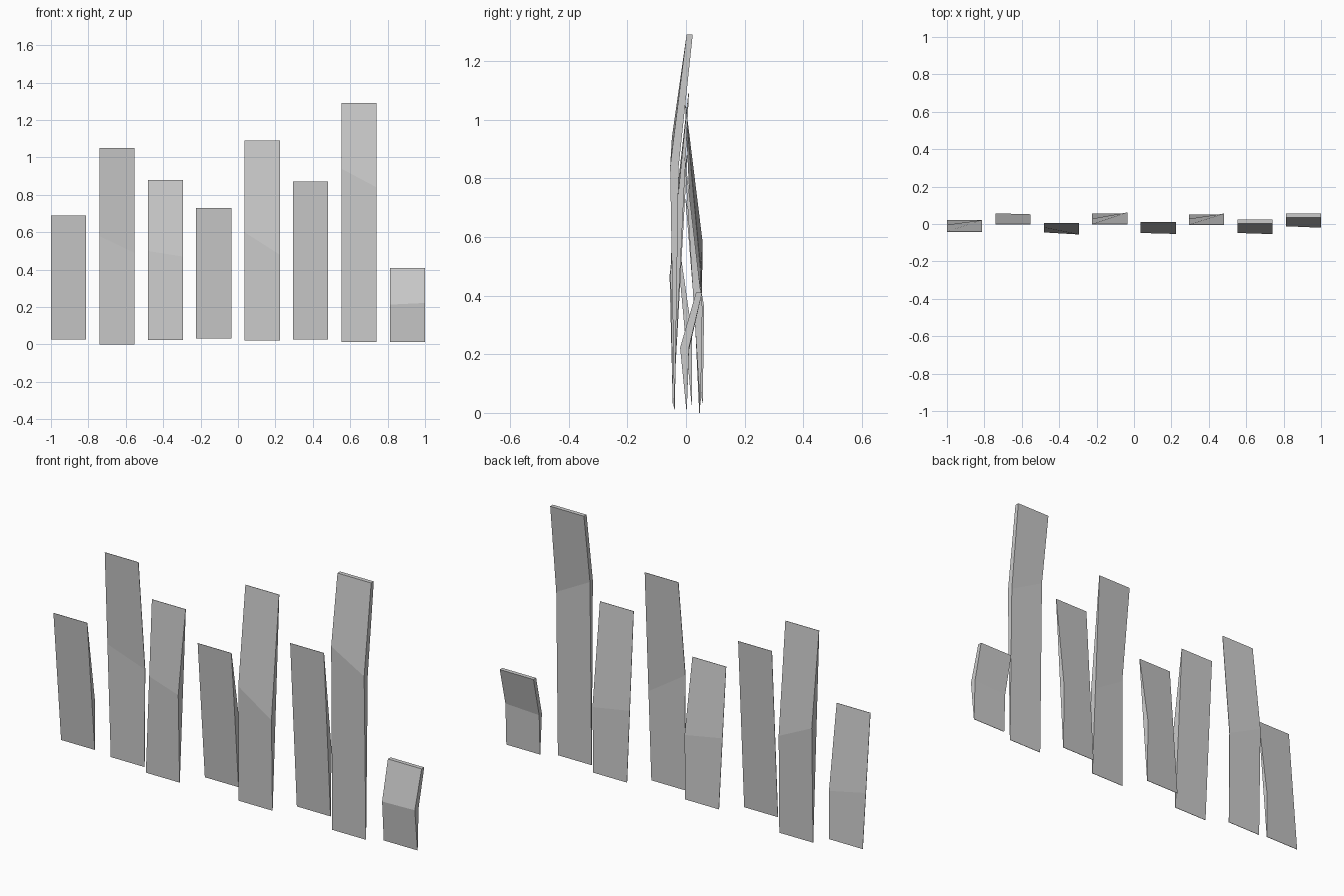
import bpy

if "Cube" in bpy.data.objects:
    bpy.data.objects.remove(bpy.data.objects["Cube"])

WIDTH, STEP = 0.188, 0.258
EDGE = 0.002  # thickness of the pinched ends


def side_profile(bottom, top, kink):
    """Six (y, z) points: front going up, then back going down."""
    (yb, zb), (yt, zt, thick) = bottom, top
    front, back, z = kink
    t = (z - zb) / (zt - zb)
    straight_front = yb + (yt - yb) * t
    yf = straight_front if front is None else front
    yk = straight_front + EDGE if back is None else back
    return [(yb, zb), (yf, z), (yt, zt),
            (yt + thick, zt), (yk, z), (yb + EDGE, zb)]


def plank(name, x, bottom, top, left, right):
    verts = [(x - WIDTH / 2, y, z) for y, z in side_profile(bottom, top, left)]
    verts += [(x + WIDTH / 2, y, z) for y, z in side_profile(bottom, top, right)]
    # outer skin around the profile, then the two narrow sides
    faces = [(i, i + 6, (i + 1) % 6 + 6, (i + 1) % 6) for i in range(6)]
    faces += [(0, 1, 4, 5), (1, 2, 3, 4), (11, 10, 7, 6), (10, 9, 8, 7)]
    mesh = bpy.data.meshes.new(name)
    mesh.from_pydata(verts, [], faces)
    mesh.update()
    bpy.context.collection.objects.link(bpy.data.objects.new(name, mesh))


# bottom (y, z), top (y, z, thickness), left and right bend (front y, back y, z)
N = None
planks = [
    ((0.019, 0.027), (-0.042, 0.69, EDGE), (N, N, 0.30), (N, 0.021, 0.27)),
    ((0.045, 0.0), (-0.003, 1.05, EDGE), (N, 0.057, 0.58), (0.049, 0.052, 0.49)),
    ((-0.045, 0.025), (0.003, 0.88, EDGE), (N, N, 0.50), (-0.056, N, 0.47)),
    ((0.055, 0.033), (-0.002, 0.73, EDGE), (N, N, 0.38), (N, 0.062, 0.36)),
    ((-0.045, 0.022), (0.008, 1.09, EDGE), (-0.048, -0.045, 0.60), (-0.053, N, 0.48)),
    ((0.048, 0.027), (-0.005, 0.87, EDGE), (N, N, 0.38), (N, 0.056, 0.36)),
    ((-0.040, 0.012), (0.002, 1.29, 0.021), (-0.048, -0.025, 0.94), (-0.054, -0.025, 0.84)),
    ((0.001, 0.012), (0.034, 0.41, 0.021), (-0.012, 0.010, 0.213), (-0.020, 0.010, 0.222)),
]

# row of broken, bent fence boards
for i, spec in enumerate(planks):
    plank(f"fence_board_{i + 1}", -0.906 + i * STEP + i * 0.00086, *spec)
